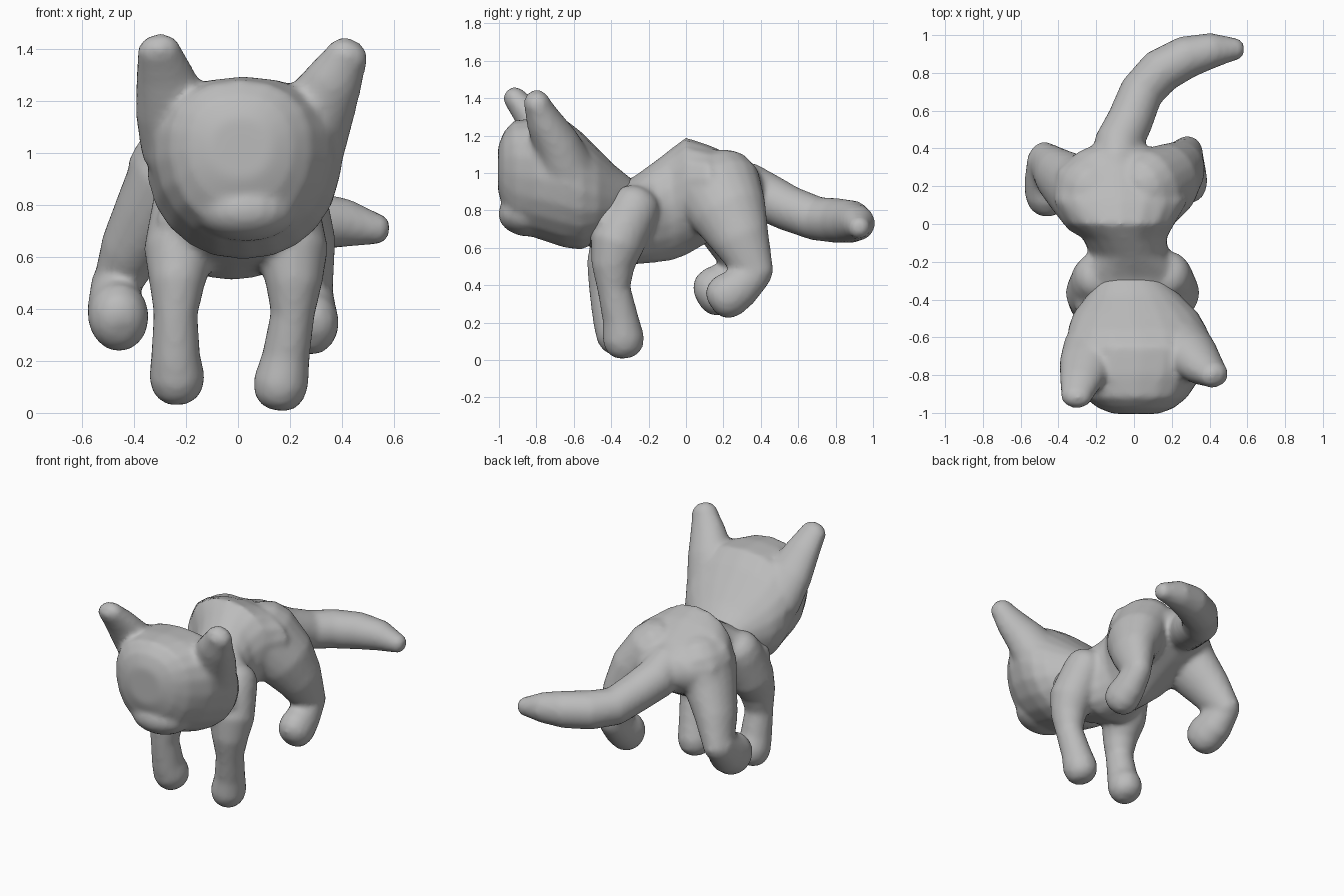
import bpy, bmesh, math
from mathutils import Vector, Matrix

fur = bpy.data.materials.new("grey_fur")
fur.diffuse_color = (0.5, 0.5, 0.5, 1)
SIDES = 20


def ring_shape(a, power):
    """Point of a unit superellipse at angle a."""
    c, s = math.cos(a), math.sin(a)
    e = 2 / power
    return math.copysign(abs(c) ** e, c), math.copysign(abs(s) ** e, s)


def skin(bm, rings):
    """Bridge a list of rings and close both ends."""
    rows = [[bm.verts.new(p) for p in r] for r in rings]
    new = []
    for a, b in zip(rows, rows[1:]):
        for i in range(SIDES):
            j = (i + 1) % SIDES
            new.append(bm.faces.new((a[i], a[j], b[j], b[i])))
    new += [bm.faces.new(rows[0][::-1]), bm.faces.new(rows[-1])]
    bmesh.ops.recalc_face_normals(bm, faces=new)


def loft(bm, stations, power=2.2):
    """Upright slices along y: (y, z_low, z_high, half_width, centre_x, top_flare)."""
    rings = []
    for y, lo, hi, w, cx, flare in stations:
        pts = [ring_shape(2 * math.pi * i / SIDES, power) for i in range(SIDES)]
        rings.append([Vector((cx + w * u * (1 + flare * v), y,
                              (lo + hi) / 2 + (hi - lo) / 2 * v)) for u, v in pts])
    skin(bm, rings)


def limb(bm, path, flat=1.0):
    """Round-ended tube through (x, y, z, radius) points."""
    pts = [Vector(p[:3]) for p in path]
    rad = [p[3] for p in path]
    n = len(pts)
    tan = [(pts[min(i + 1, n - 1)] - pts[max(i - 1, 0)]).normalized() for i in range(n)]
    rows = []
    side = Vector((1, 0, 0))
    for i in range(n):
        side = (side - tan[i] * side.dot(tan[i])).normalized()
        up = tan[i].cross(side)
        steps = [(0, 1)]
        dome = [(0.5, 0.9), (0.8, 0.68), (0.98, 0.35)]
        if i == 0:
            steps = [(-d, s) for d, s in reversed(dome)] + steps
        elif i == n - 1:
            steps += dome
        for d, s in steps:
            c = pts[i] + tan[i] * d * rad[i]
            rows.append([c + rad[i] * s * (side * math.cos(a) + up * math.sin(a) * flat)
                         for a in (2 * math.pi * k / SIDES for k in range(SIDES))])
    skin(bm, rows)


def fused(name, bm, voxel, passes):
    """Make the object and merge its overlapping forms into one soft skin."""
    me = bpy.data.meshes.new(name)
    bm.to_mesh(me)
    bm.free()
    me.materials.append(fur)
    ob = bpy.data.objects.new(name, me)
    bpy.context.collection.objects.link(ob)
    r = ob.modifiers.new("fuse", 'REMESH')
    r.mode = 'VOXEL'
    r.voxel_size = voxel
    r.use_smooth_shade = True
    s = ob.modifiers.new("soften", 'SMOOTH')
    s.factor = 0.5
    s.iterations = passes
    return ob


# ---- body: torso, legs and tail ----
bm = bmesh.new()
loft(bm, [(-0.55, 0.62, 0.82, 0.18, 0.0, 0), (-0.46, 0.58, 0.90, 0.30, -0.01, 0),
          (-0.28, 0.51, 0.98, 0.31, -0.02, 0), (-0.17, 0.52, 1.06, 0.21, -0.02, 0),
          (-0.08, 0.53, 1.13, 0.22, -0.05, 0.1), (0.0, 0.56, 1.19, 0.28, -0.07, 0.2),
          (0.12, 0.63, 1.15, 0.35, -0.07, 0.2), (0.28, 0.72, 1.08, 0.33, -0.08, 0.1),
          (0.38, 0.78, 1.03, 0.22, -0.08, 0), (0.44, 0.85, 0.95, 0.09, -0.08, 0)], 2.0)

# front legs, the left one a little further forward
limb(bm, [(-0.20, -0.29, 0.80, 0.13), (-0.225, -0.37, 0.62, 0.138),
          (-0.235, -0.42, 0.50, 0.108), (-0.24, -0.43, 0.38, 0.085),
          (-0.24, -0.40, 0.22, 0.095), (-0.235, -0.37, 0.14, 0.108)], 1.05)
limb(bm, [(0.18, -0.28, 0.80, 0.13), (0.21, -0.37, 0.62, 0.138),
          (0.215, -0.39, 0.50, 0.11), (0.21, -0.385, 0.38, 0.085),
          (0.185, -0.35, 0.22, 0.092), (0.165, -0.335, 0.115, 0.107)], 1.05)

# hind legs with tucked feet, the left one swung outward
limb(bm, [(-0.24, 0.15, 0.90, 0.19), (-0.33, 0.20, 0.77, 0.15),
          (-0.41, 0.265, 0.63, 0.122), (-0.47, 0.33, 0.49, 0.09)], 1.2)
limb(bm, [(-0.48, 0.32, 0.48, 0.09), (-0.47, 0.24, 0.41, 0.11),
          (-0.46, 0.165, 0.37, 0.118)], 1.15)
limb(bm, [(0.08, 0.17, 0.91, 0.20), (0.19, 0.235, 0.78, 0.17),
          (0.25, 0.295, 0.64, 0.13), (0.28, 0.365, 0.48, 0.088)], 1.2)
limb(bm, [(0.28, 0.36, 0.46, 0.088), (0.28, 0.29, 0.39, 0.10),
          (0.28, 0.225, 0.345, 0.11)], 1.12)

# tail sweeping to the right
limb(bm, [(-0.09, 0.32, 0.93, 0.13), (-0.08, 0.43, 0.87, 0.13),
          (-0.02, 0.55, 0.81, 0.122), (0.04, 0.70, 0.755, 0.118),
          (0.14, 0.81, 0.745, 0.12), (0.28, 0.885, 0.74, 0.114),
          (0.42, 0.92, 0.73, 0.093), (0.52, 0.925, 0.71, 0.064)])
fused("body", bm, 0.018, 5)

# ---- head: skull, snout and ears ----
bm = bmesh.new()
loft(bm, [(-1.005, 0.90, 1.14, 0.12, 0.01, 0), (-0.975, 0.80, 1.22, 0.20, 0.01, 0.05),
          (-0.92, 0.70, 1.28, 0.27, 0.01, 0.1), (-0.80, 0.65, 1.295, 0.34, 0.02, 0.12),
          (-0.65, 0.60, 1.29, 0.37, 0.03, 0.14), (-0.56, 0.59, 1.22, 0.37, 0.02, 0.12),
          (-0.47, 0.63, 1.13, 0.33, 0.01, 0.05), (-0.38, 0.69, 1.04, 0.25, 0.0, 0),
          (-0.28, 0.74, 0.96, 0.16, -0.02, 0)], 2.2)
bmesh.ops.create_uvsphere(bm, u_segments=20, v_segments=12, radius=1,
                          matrix=Matrix.Translation((0.03, -0.84, 0.78))
                          @ Matrix.Diagonal((0.20, 0.165, 0.12, 1)))
limb(bm, [(-0.20, -0.66, 1.04, 0.18), (-0.255, -0.75, 1.18, 0.145),
          (-0.285, -0.84, 1.31, 0.11), (-0.30, -0.895, 1.375, 0.09)], 0.75)
limb(bm, [(0.23, -0.64, 1.02, 0.185), (0.31, -0.70, 1.17, 0.145),
          (0.375, -0.765, 1.29, 0.11), (0.41, -0.79, 1.355, 0.088)], 0.85)
fused("head", bm, 0.018, 6)
